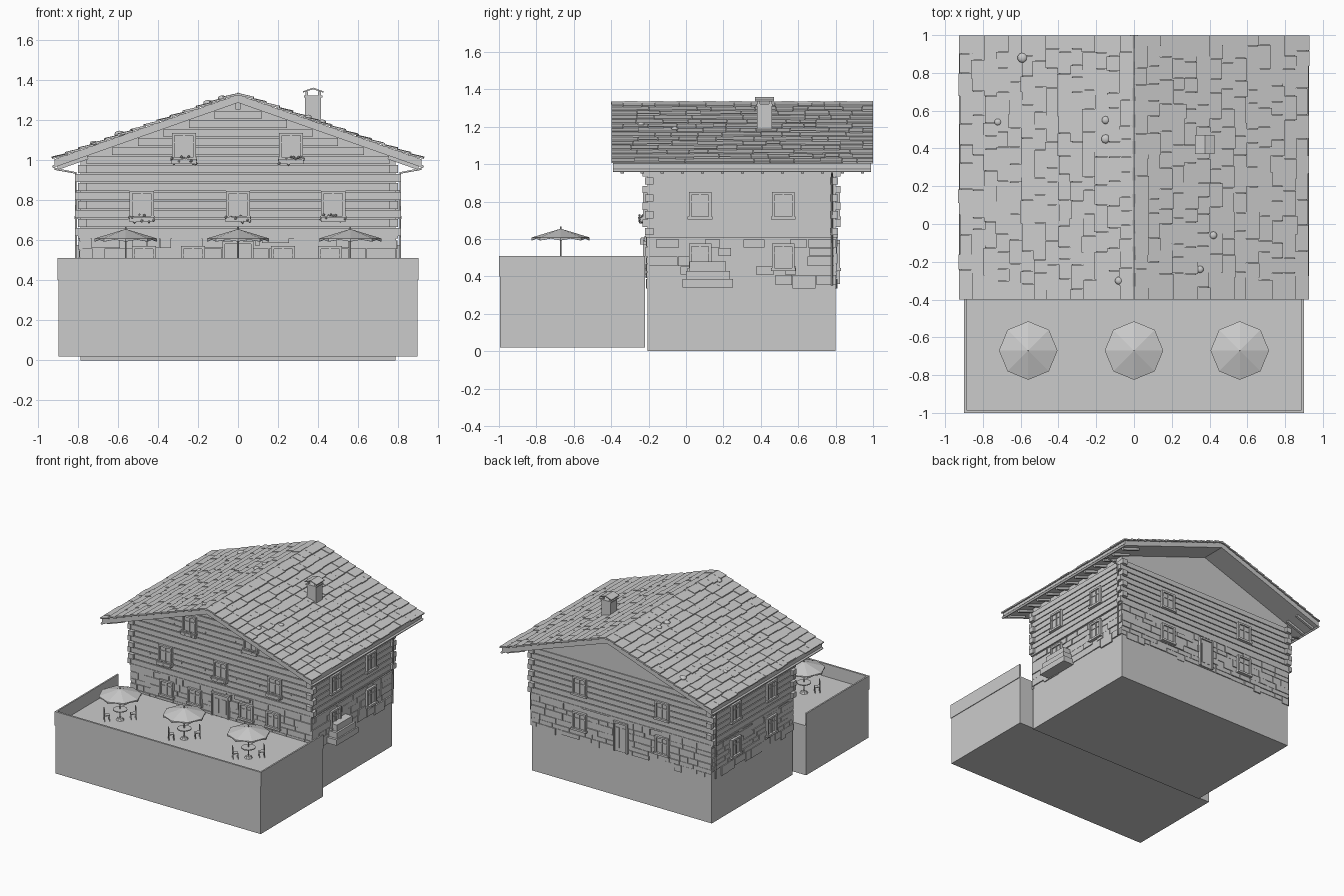
import bpy, bmesh, math, random
from math import pi
from mathutils import Matrix, Vector

random.seed(4)
if "Cube" in bpy.data.objects:
    bpy.data.objects.remove(bpy.data.objects["Cube"], do_unlink=True)

grey = bpy.data.materials.new("plain grey")
grey.use_nodes = True
grey.diffuse_color = (0.6, 0.6, 0.6, 1)
grey.node_tree.nodes["Principled BSDF"].inputs["Base Color"].default_value = (0.6, 0.6, 0.6, 1)


def finish(name, bm, smooth=False):
    bmesh.ops.recalc_face_normals(bm, faces=bm.faces)
    mesh = bpy.data.meshes.new(name)
    bm.to_mesh(mesh)
    bm.free()
    mesh.materials.append(grey)
    for p in mesh.polygons:
        p.use_smooth = smooth
    ob = bpy.data.objects.new(name, mesh)
    bpy.context.collection.objects.link(ob)
    return ob


def box(bm, a, b, m=Matrix()):
    """Box between two opposite corners, placed by a matrix."""
    a, b = Vector(a), Vector(b)
    size = Matrix.Diagonal((*(b - a), 1))
    bmesh.ops.create_cube(bm, size=1, matrix=m @ Matrix.Translation((a + b) / 2) @ size)


def cyl(bm, r1, r2, z0, z1, x, y, sides=8):
    bmesh.ops.create_cone(bm, cap_ends=True, segments=sides, radius1=r1, radius2=r2, depth=z1 - z0,
                          matrix=Matrix.Translation((x, y, (z0 + z1) / 2)))


def prism(bm, profile, y0, y1):
    """Extrude an x-z outline along y."""
    face = bm.faces.new([bm.verts.new((x, y0, z)) for x, z in profile])
    ext = bmesh.ops.extrude_face_region(bm, geom=[face])
    bmesh.ops.translate(bm, vec=(0, y1 - y0, 0),
                        verts=[v for v in ext["geom"] if isinstance(v, bmesh.types.BMVert)])


# Main dimensions
HX, Y0, Y1 = 0.785, -0.205, 0.80
MID = (Y0 + Y1) / 2
HY = (Y1 - Y0) / 2
SLOPE = 0.352
RIDGE, STONE_TOP, FLOOR = 1.325, 0.62, 0.41


def wall(angle):
    d = HX if abs(abs(angle) - pi / 2) < 0.1 else HY
    return Matrix.Translation((0, MID, 0)) @ Matrix.Rotation(angle, 4, "Z") @ Matrix.Translation((0, d, 0))


# Local wall axes: across, outward, up
BACK, FRONT, RIGHT, LEFT = wall(0), wall(pi), wall(-pi / 2), wall(pi / 2)

# House body with gables
bm = bmesh.new()
under = RIDGE - 0.04
eave = under - SLOPE * HX
prism(bm, [(-HX, 0), (HX, 0), (HX, eave), (0, under), (-HX, eave)], Y0, Y1)
finish("house_body", bm)

# Log cladding with ends that alternate at the corners
bm = bmesh.new()
pitch = 0.045
for m, half, gable, odd in ((FRONT, HX, True, 0), (BACK, HX, False, 0), (RIGHT, HY, False, 1), (LEFT, HY, False, 1)):
    row, z = 0, STONE_TOP
    while z < (1.26 if gable else eave - 0.03):
        top = z + pitch - 0.006
        room = (under - top) / SLOPE
        reach = half + (0.027 if row % 2 == odd else 0.006)
        if half == HX:
            reach = min(reach, room)
        box(bm, (-reach, -0.01, z), (reach, 0.008, top), m)
        if reach > half + 0.01:
            for s in (-1, 1):
                box(bm, (s * half, -0.03, z), (s * reach, 0.014, top), m)
        z += pitch
        row += 1
finish("log_walls", bm)

# Rough stone blocks of the ground floor
bm = bmesh.new()
for m, half in ((FRONT, HX), (BACK, HX), (RIGHT, HY), (LEFT, HY)):
    z = 0.355
    while z < STONE_TOP - 0.02:
        h = min(random.choice((0.035, 0.045, 0.055)), STONE_TOP - z)
        u = -half - 0.004
        while u < half:
            end = u + random.uniform(0.05, 0.16)
            if end > half - 0.04:
                end = half + 0.004
            drop = random.choice((0, 0, 0.02)) if z < 0.36 else 0
            box(bm, (u + 0.002, -0.01, z - drop), (end - 0.002, random.uniform(0.003, 0.011), z + h - 0.003), m)
            u = end
        z += h
    box(bm, (-half - 0.01, -0.01, STONE_TOP - 0.012), (half + 0.01, 0.012, STONE_TOP), m)
finish("stone_walls", bm)


def window(bm, m, u, z, w=0.12, h=0.135):
    t, a, b = 0.014, u - w / 2, u + w / 2
    box(bm, (a, 0, z), (b, 0.013, z + h), m)
    for p, q in ((a, a + t), (b - t, b)):
        box(bm, (p, 0, z), (q, 0.024, z + h), m)
    box(bm, (a, 0, z + h - t), (b, 0.024, z + h), m)
    box(bm, (a - 0.006, 0, z - 0.01), (b + 0.006, 0.03, z + 0.006), m)
    box(bm, (u - 0.005, 0, z), (u + 0.005, 0.019, z + h), m)
    box(bm, (a, 0, z + h * 0.6), (b, 0.018, z + h * 0.6 + 0.007), m)


# Windows on every wall
bm = bmesh.new()
front_upper = [(-x, 0.715) for x in (-0.48, 0, 0.475)] + [(-x, 1.005) for x in (-0.27, 0.265)]
for u, z in front_upper:
    window(bm, FRONT, u, z, h=0.13)
    for s in (-1, 1):
        box(bm, (u + s * 0.135, 0, z + 0.02), (u + s * 0.14, 0.012, z + 0.035), FRONT)
for u in (-0.46, -0.225, 0.225, 0.47):
    window(bm, FRONT, u, 0.45, h=0.12)
for z in (0.44, 0.715):
    for y in (0.075, 0.52):
        window(bm, RIGHT, MID - y, z)
        window(bm, LEFT, y - MID, z)
    for u in (-0.36, 0.36):
        window(bm, BACK, u, z)
finish("windows", bm)

# Doors with frame and panels
bm = bmesh.new()
for m, w, z0, z1 in ((FRONT, 0.13, FLOOR, 0.58), (BACK, 0.1, 0.36, 0.58)):
    box(bm, (-w / 2, 0, z0), (w / 2, 0.014, z1), m)
    for s in (-1, 1):
        box(bm, (s * w / 2, 0, z0), (s * (w / 2 + 0.012), 0.024, z1), m)
        box(bm, (s * 0.012, 0, z0 + 0.03), (s * (w / 2 - 0.012), 0.018, z1 - 0.03), m)
    box(bm, (-w / 2 - 0.012, 0, z1), (w / 2 + 0.012, 0.024, z1 + 0.014), m)
finish("doors", bm)

# Flower boxes with blossoms
bm = bmesh.new()
for u, z in front_upper:
    box(bm, (u - 0.062, 0.01, z - 0.025), (u + 0.062, 0.04, z), FRONT)
    for i in range(11):
        p = FRONT @ Vector((u - 0.06 + 0.012 * i, random.uniform(0.02, 0.045), z + random.uniform(-0.028, 0.012)))
        bmesh.ops.create_icosphere(bm, subdivisions=1, radius=random.uniform(0.006, 0.009),
                                   matrix=Matrix.Translation(p))
finish("flower_boxes", bm)

# Blank board and lantern beside the entrance
bm = bmesh.new()
box(bm, (-0.255, 0, 0.585), (-0.12, 0.018, 0.615), FRONT)
box(bm, (-0.1, 0, 0.602), (-0.094, 0.035, 0.608), FRONT)
box(bm, (-0.107, 0.022, 0.57), (-0.087, 0.042, 0.602), FRONT)
finish("wall_board_and_lantern", bm)

# Stone steps on the right wall
bm = bmesh.new()
for y0, y1, z0, z1, d in ((-0.02, 0.25, 0.34, 0.385, 0.09), (0.0, 0.235, 0.385, 0.43, 0.08), (0.02, 0.215, 0.43, 0.48, 0.065)):
    box(bm, (MID - y1, -0.01, z0), (MID - y0, d, z1), RIGHT)
finish("side_steps", bm)

# Roof slab
bm = bmesh.new()
e = 0.915
drop = SLOPE * e
prism(bm, [(0, RIDGE), (e, RIDGE - drop), (e, RIDGE - drop - 0.04), (0, RIDGE - 0.04),
           (-e, RIDGE - drop - 0.04), (-e, RIDGE - drop)], -0.39, 0.99)
finish("roof_slab", bm)

# Shingle courses
bm = bmesh.new()
rows = 14
angle = math.atan(SLOPE)
step = e / math.cos(angle) / rows
for side in (0, pi):
    base = Matrix.Translation((0, 0.3, RIDGE)) @ Matrix.Rotation(side, 4, "Z") @ Matrix.Rotation(angle, 4, "Y")
    for r in range(rows):
        m = base @ Matrix.Translation((r * step, 0, 0)) @ Matrix.Rotation(-0.11, 4, "Y")
        y = -0.7
        while y < 0.7:
            end = y + random.uniform(0.06, 0.15)
            if end > 0.65:
                end = 0.7
            low = step + random.uniform(0, 0.012)
            box(bm, (0, y + 0.001, -0.003), (low, end - 0.001, random.uniform(0.005, 0.009)), m)
            y = end
finish("roof_shingles", bm)

# Ridge caps
bm = bmesh.new()
for i in range(20):
    y = -0.4 + 0.07 * i
    w = 0.015 + 0.006 * (i % 2)
    prism(bm, [(-w, 1.318), (0, 1.334 + 0.004 * (i % 2)), (w, 1.318)], y, y + 0.07)
finish("ridge_caps", bm)

# Stones lying on the roof
bm = bmesh.new()
for x, y, r in ((-0.59, 0.88, 0.027), (-0.72, 0.54, 0.019), (-0.15, 0.55, 0.021), (-0.15, 0.45, 0.024),
                (0.42, -0.06, 0.02), (0.35, -0.24, 0.019), (-0.08, -0.3, 0.021)):
    bmesh.ops.create_icosphere(bm, subdivisions=2, radius=r, matrix=Matrix.Translation(
        (x, y, RIDGE + 0.012 - SLOPE * abs(x))) @ Matrix.Diagonal((1, 1, 0.6, 1)))
finish("roof_stones", bm, True)

# Chimney with a small gabled cover
bm = bmesh.new()
cx, cy = 0.375, 0.42
box(bm, (cx - 0.04, cy - 0.04, 1.12), (cx + 0.04, cy + 0.04, 1.32))
box(bm, (cx - 0.046, cy - 0.046, 1.312), (cx + 0.046, cy + 0.046, 1.322))
for sx in (-1, 1):
    for sy in (-1, 1):
        px, py = cx + sx * 0.032, cy + sy * 0.032
        box(bm, (px - 0.007, py - 0.007, 1.32), (px + 0.007, py + 0.007, 1.342))
prism(bm, [(cx - 0.052, 1.335), (cx, 1.352), (cx + 0.052, 1.335), (cx + 0.052, 1.342), (cx, 1.36), (cx - 0.052, 1.342)][::-1], cy - 0.05, cy + 0.05)
finish("chimney", bm)

# Rafter tails, gutters and downpipes under the eaves
bm = bmesh.new()
for s in (-1, 1):
    for i in range(13):
        y = -0.34 + 0.107 * i
        m = Matrix.Translation((s * 0.75, y, RIDGE - 0.046 - SLOPE * 0.75)) @ Matrix.Rotation(s * angle, 4, "Y")
        box(bm, (0, -0.009, -0.012), (s * 0.16, 0.009, 0.008), m)
finish("rafter_tails", bm)
for s, label in ((-1, "left"), (1, "right")):
    for name, path, r in (("gutter", [(0.918, -0.39, 0.966), (0.918, 0.99, 0.966)], 0.009),
                          ("downpipe", [(0.915, 0.78, 0.955), (0.81, 0.78, 0.935), (0.806, 0.78, 0.35)], 0.006)):
        cu = bpy.data.curves.new(name, "CURVE")
        cu.dimensions, cu.bevel_depth, cu.bevel_resolution, cu.use_fill_caps = "3D", r, 1, True
        sp = cu.splines.new("POLY")
        sp.points.add(len(path) - 1)
        for p, (x, y, z) in zip(sp.points, path):
            p.co = (s * x, y, z, 1)
        cu.materials.append(grey)
        bpy.context.collection.objects.link(bpy.data.objects.new(f"{name}_{'b' if s < 0 else 'a'}", cu))

# Terrace with a thin parapet on three sides
bm = bmesh.new()
box(bm, (-0.895, -0.995, 0.02), (0.895, -0.22, FLOOR))
box(bm, (-0.9, -1, FLOOR - 0.01), (0.9, -0.985, 0.51))
for s in (-1, 1):
    box(bm, (s * 0.9, -1, FLOOR - 0.01), (s * 0.888, -0.22, 0.51))
finish("terrace", bm)

# Parasols, tables and chairs
for n, px in enumerate((-0.56, 0, 0.56)):
    py = -0.67
    bm = bmesh.new()
    apex = bm.verts.new((px, py, 0.655))
    rim, hem = [], []
    for k in range(16):
        a = k * pi / 8
        r = 0.155 if k % 2 == 0 else 0.155 * math.cos(pi / 8)
        x, y = px + r * math.cos(a), py + r * math.sin(a)
        rim.append(bm.verts.new((x, y, 0.608)))
        hem.append(bm.verts.new((x, y, 0.592 if k % 2 == 0 else 0.602)))
    for k in range(16):
        j = (k + 1) % 16
        bm.faces.new((apex, rim[k], rim[j]))
        bm.faces.new((rim[k], hem[k], hem[j], rim[j]))
    ob = finish(f"parasol_canopy_{n + 1}", bm)
    ob.modifiers.new("thickness", "SOLIDIFY").thickness = 0.003

    bm = bmesh.new()
    cyl(bm, 0.004, 0.004, FLOOR, 0.667, px, py)
    cyl(bm, 0.03, 0.02, FLOOR, FLOOR + 0.015, px, py)
    cyl(bm, 0.052, 0.052, 0.488, 0.495, px, py, 12)
    for s in (-1, 1):
        m = Matrix.Translation((px + s * 0.07, py + s * 0.065, FLOOR)) @ Matrix.Rotation(pi / 4 + (pi if s < 0 else 0), 4, "Z")
        box(bm, (-0.02, -0.02, 0.042), (0.02, 0.02, 0.047), m)
        box(bm, (0.016, -0.02, 0.07), (0.02, 0.02, 0.098), m)
        for x, top in ((-0.018, 0.042), (0.018, 0.098)):
            for y in (-0.018, 0.018):
                box(bm, (x - 0.002, y - 0.002, 0), (x + 0.002, y + 0.002, top), m)
    finish(f"table_and_chairs_{n + 1}", bm)
